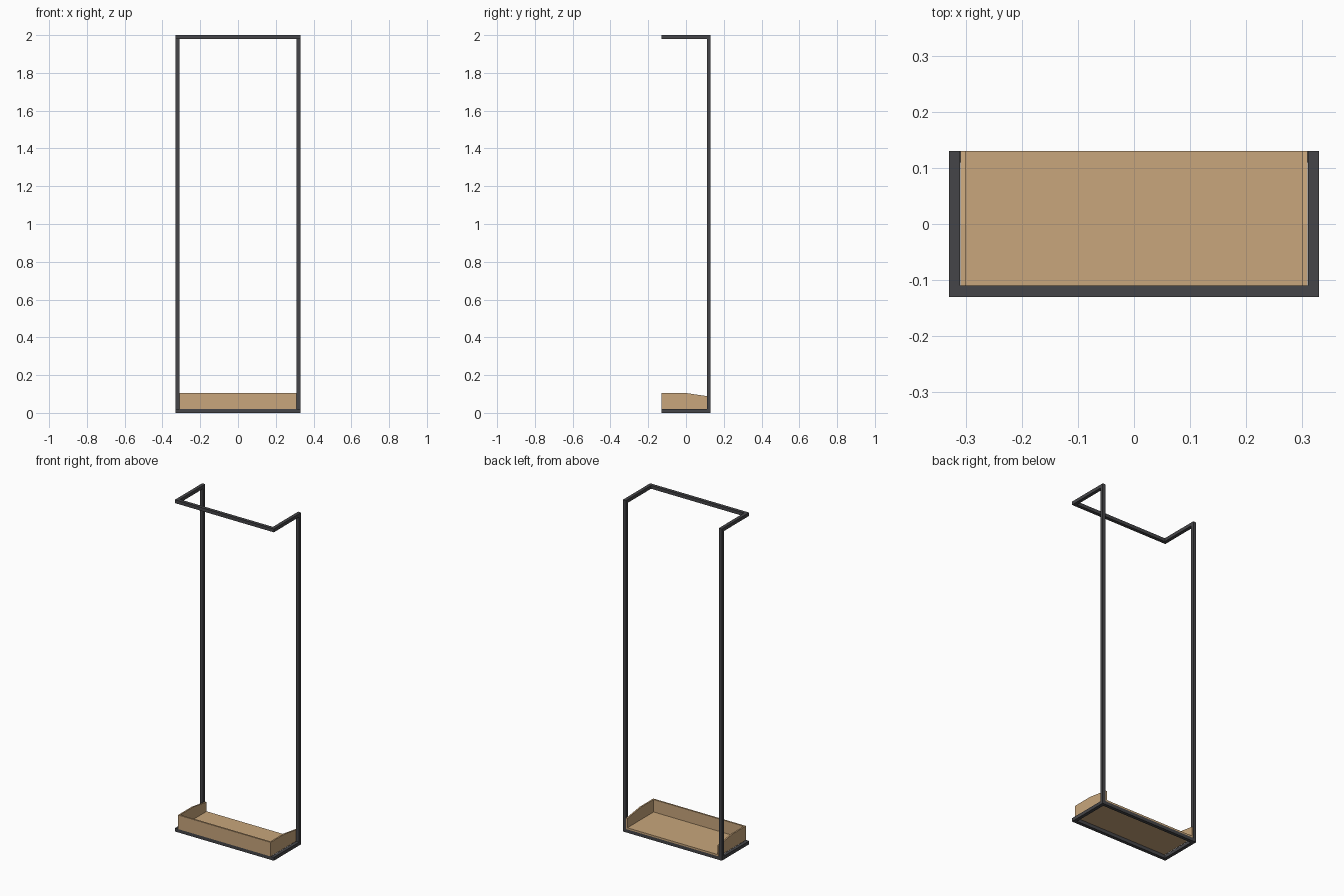
import bpy, bmesh

if "Cube" in bpy.data.objects:
    bpy.data.objects.remove(bpy.data.objects["Cube"])

def material(name, color):
    m = bpy.data.materials.new(name)
    m.diffuse_color = color
    m.use_nodes = True
    m.node_tree.nodes["Principled BSDF"].inputs["Base Color"].default_value = m.diffuse_color
    return m

METAL = material("dark_metal", (0.06, 0.06, 0.065, 1))
WOOD = material("light_wood", (0.58, 0.38, 0.20, 1))

def finish(name, bm, mat):
    bmesh.ops.recalc_face_normals(bm, faces=bm.faces)
    me = bpy.data.meshes.new(name)
    bm.to_mesh(me)
    bm.free()
    me.materials.append(mat)
    ob = bpy.data.objects.new(name, me)
    bpy.context.collection.objects.link(ob)
    return ob

def prism(name, pts, offset, mat):
    """Extrude a planar outline by an offset vector."""
    bm = bmesh.new()
    f = bm.faces.new([bm.verts.new(p) for p in pts])
    r = bmesh.ops.extrude_face_region(bm, geom=[f])
    bmesh.ops.translate(bm, vec=offset, verts=[v for v in r["geom"] if isinstance(v, bmesh.types.BMVert)])
    return finish(name, bm, mat)

def box(name, lo, hi, mat):
    (a, b, c), (d, e, f) = lo, hi
    return prism(name, [(a, b, c), (d, b, c), (d, e, c), (a, e, c)], (0, 0, f - c), mat)

X, Y, T, H = 0.33, 0.13, 0.02, 2.0   # half width, half depth, tube size, height
x, y = X - T, Y - T

# horizontal tubes, mitred at the corners
for label, z in (("base", 0), ("top", H - T)):
    prism(label + "_front_bar", [(-X, -Y, z), (X, -Y, z), (x, -y, z), (-x, -y, z)], (0, 0, T), METAL)
    for side, s in (("left", -1), ("right", 1)):
        back = y if label == "base" else Y
        prism(f"{label}_{side}_bar", [(s * X, -Y, z), (s * X, Y, z), (s * x, back, z), (s * x, -y, z)], (0, 0, T), METAL)
prism("base_back_bar", [(-X, Y, 0), (X, Y, 0), (x, y, 0), (-x, y, 0)], (0, 0, T), METAL)

# rear uprights
for side, s in (("left", -1), ("right", 1)):
    a, b = sorted((s * x, s * X))
    box(side + "_post", (a, y, T), (b, Y, H - T), METAL)

# log tray: floor, front wall and sloping side walls
W, B, Z = 0.01, 0.022, 0.105
w = x - 0.001
box("tray_floor", (-w, -Y, T), (w, Y, B + 0.008), WOOD)
box("tray_front", (-w, -Y, B + 0.008), (w, -Y + W, Z), WOOD)
for side, s in (("left", -1), ("right", 1)):
    prism(f"tray_{side}_wall",
          [(s * w, -Y + W, B + 0.008), (s * w, Y, B + 0.008), (s * w, Y, 0.086), (s * w, 0, Z), (s * w, -Y + W, Z)],
          (-s * (W - 0.001), 0, 0), WOOD)
